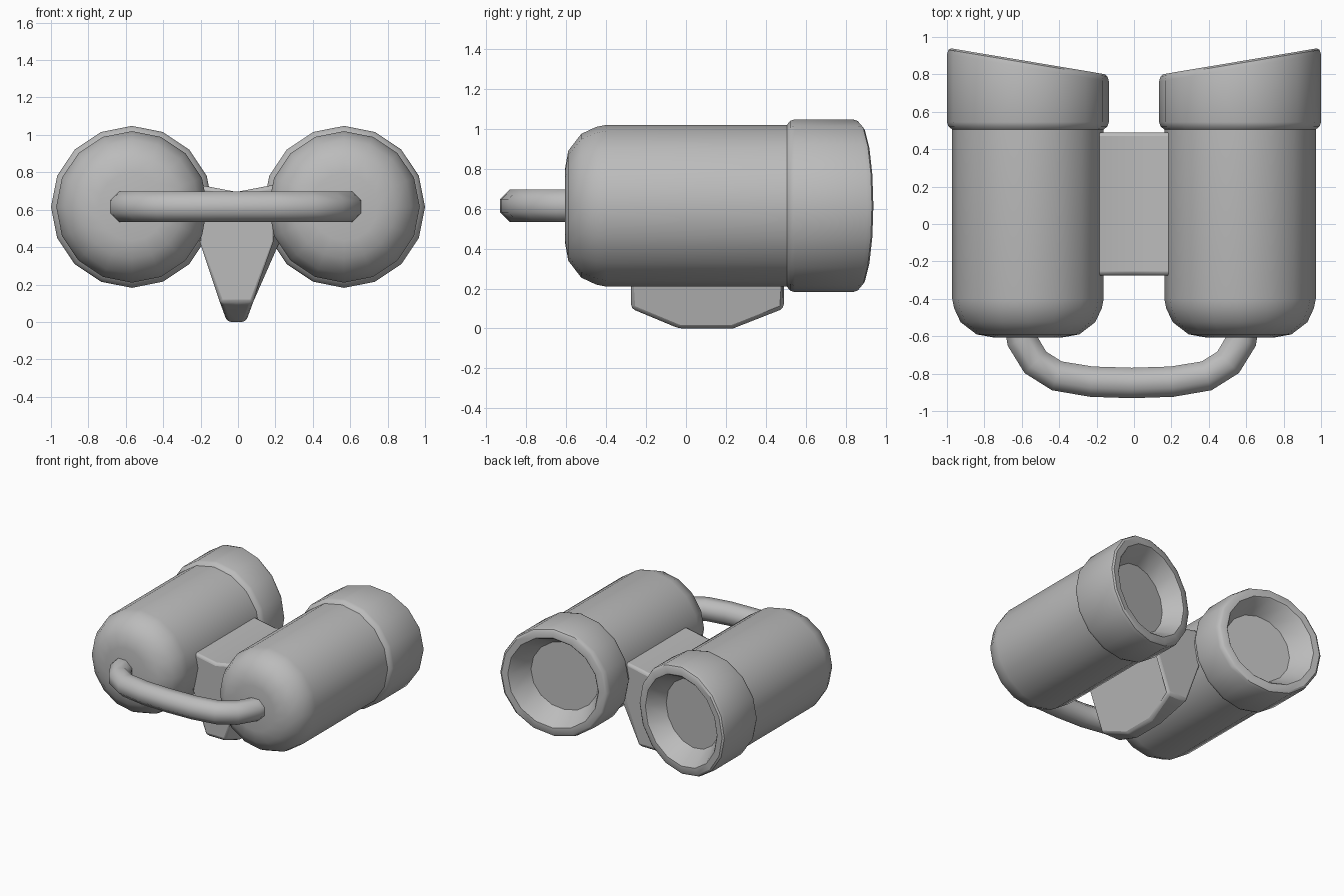
import bpy, bmesh, math
from mathutils import Vector

cube = bpy.data.objects.get("Cube")
if cube:
    bpy.data.objects.remove(cube, do_unlink=True)

grey = bpy.data.materials.new("plain grey")
grey.use_nodes = True
colour = (0.5, 0.5, 0.5, 1)
grey.diffuse_color = colour
grey.node_tree.nodes["Principled BSDF"].inputs["Base Color"].default_value = colour


def bridge(bm, rings, caps=True):
    """Skin a list of equally sized vertex rings."""
    n = len(rings[0])
    for a, b in zip(rings, rings[1:]):
        for i in range(n):
            j = (i + 1) % n
            bm.faces.new((a[i], a[j], b[j], b[i]))
    if caps:
        bm.faces.new(rings[0])
        bm.faces.new(rings[-1])


def finish(bm, name, bevel=0, angle=35):
    bmesh.ops.recalc_face_normals(bm, faces=bm.faces)
    mesh = bpy.data.meshes.new(name)
    bm.to_mesh(mesh)
    bm.free()
    ob = bpy.data.objects.new(name, mesh)
    bpy.context.collection.objects.link(ob)
    mesh.materials.append(grey)
    bpy.ops.object.select_all(action='DESELECT')
    ob.select_set(True)
    bpy.context.view_layer.objects.active = ob
    bpy.ops.object.shade_smooth_by_angle(angle=math.radians(angle))
    if bevel:
        mod = ob.modifiers.new("bevel", 'BEVEL')
        mod.width = bevel
        mod.segments = 2
        mod.limit_method = 'ANGLE'
        mod.angle_limit = math.radians(22)
    return ob


# Tanks: rounded front, raised collar, slanted rim and tapered recess
MID_X, MID_Z, SLANT = 0.567, 0.615, 0.168
# radius, y, whether the ring follows the slanted rim
PROFILE = [(0.18, -0.607, 0), (0.275, -0.59, 0), (0.36, -0.525, 0),
           (0.395, -0.45, 0), (0.405, -0.40, 0), (0.405, 0.505, 0),
           (0.425, 0.522, 0), (0.433, 0.545, 0), (0.433, 0.835, 1),
           (0.425, 0.86, 1), (0.41, 0.87, 1), (0.36, 0.87, 1),
           (0.35, 0.86, 1), (0.27, 0.72, 1)]
SIDES = 16


def tank(name, side):
    bm = bmesh.new()
    rings = []
    for r, y, slanted in PROFILE:
        ring = []
        for i in range(SIDES):
            a = math.tau * i / SIDES
            dx = r * math.cos(a)
            ring.append(bm.verts.new((side * (MID_X + dx), y + slanted * SLANT * dx,
                                      MID_Z + r * math.sin(a))))
        rings.append(ring)
    bridge(bm, rings)
    return finish(bm, name)


tank("left_tank", 1)
tank("right_tank", -1)

# Curved pipe joining the fronts of the tanks
half = [(0.60, -0.54), (0.588, -0.62), (0.515, -0.74), (0.40, -0.812), (0.215, -0.843)]
path = [Vector((x, y)) for x, y in half] + [Vector((0, -0.85))]
path += [Vector((-x, y)) for x, y in reversed(half)]
bm = bmesh.new()
rings = []
for k, p in enumerate(path):
    t = (path[min(k + 1, len(path) - 1)] - path[max(k - 1, 0)]).normalized()
    normal = Vector((-t.y, t.x))
    ring = []
    for i in range(8):
        a = math.tau * (i + 0.5) / 8
        q = p + normal * 0.088 * math.cos(a)
        ring.append(bm.verts.new((q.x - 0.012, q.y, MID_Z + 0.088 * math.sin(a))))
    rings.append(ring)
bridge(bm, rings)
finish(bm, "connecting_pipe", angle=50)

# Wedge-shaped keel between the tanks, narrowing downwards, with a dished top
outline = [(-0.275, 0.735), (-0.275, 0.43), (-0.275, 0.1), (-0.035, 0.0),
           (0.235, 0.0), (0.49, 0.1), (0.49, 0.43), (0.49, 0.735)]
bm = bmesh.new()
rings = []
for column in (-1, 0, 1):
    ring = []
    for y, z in outline:
        width = 0.05 + 0.372 * min(z, 0.43)
        dip = 0.04 if z > 0.5 and column == 0 else 0
        ring.append(bm.verts.new((column * width - 0.008, y, z - dip)))
    rings.append(ring)
bridge(bm, rings)
finish(bm, "keel", bevel=0.02)
